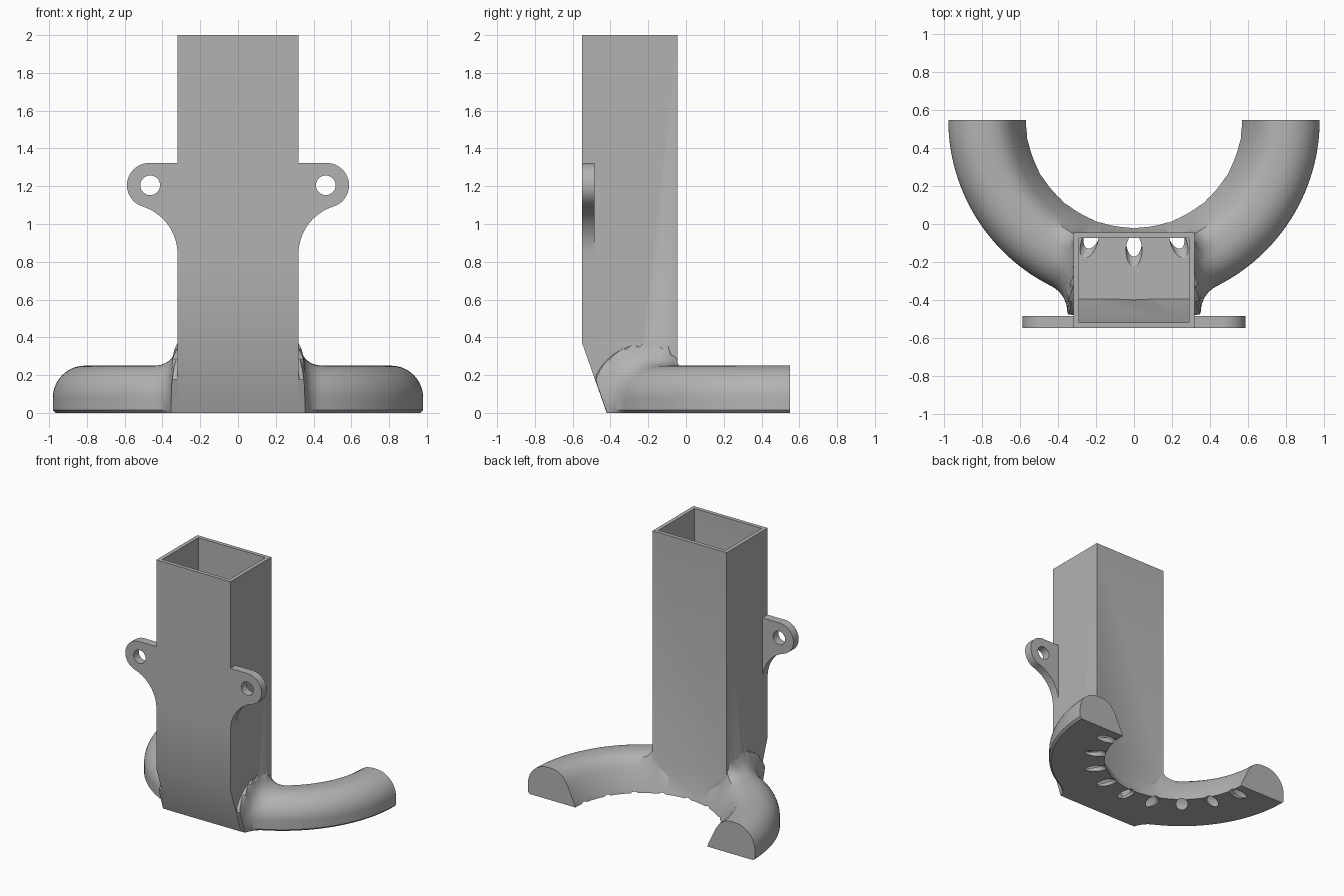
import bpy, bmesh, math
from mathutils import Matrix, Vector

cube = bpy.data.objects.get("Cube")
if cube:
    bpy.data.objects.remove(cube, do_unlink=True)

grey = bpy.data.materials.new("plain_grey")
grey.use_nodes = True
grey.diffuse_color = (0.45, 0.45, 0.45, 1)
grey.node_tree.nodes["Principled BSDF"].inputs["Base Color"].default_value = (0.45, 0.45, 0.45, 1)

HALF_W, WALL, RING_Y, FILLET = 0.32, 0.03, 0.55, 0.12


def finish(name, bm):
    bmesh.ops.recalc_face_normals(bm, faces=bm.faces)
    mesh = bpy.data.meshes.new(name)
    bm.to_mesh(mesh)
    bm.free()
    mesh.materials.append(grey)
    obj = bpy.data.objects.new(name, mesh)
    bpy.context.collection.objects.link(obj)
    return obj


def loft(name, loops):
    """Skin matching closed loops and cap both ends."""
    bm = bmesh.new()
    rows = [[bm.verts.new(p) for p in loop] for loop in loops]
    n = len(rows[0])
    for a, b in zip(rows, rows[1:]):
        for i in range(n):
            bm.faces.new((a[i], a[(i + 1) % n], b[(i + 1) % n], b[i]))
    bm.faces.new(rows[0])
    bm.faces.new(rows[-1])
    return finish(name, bm)


def cylinder(name, radius, start, end):
    start, end = Vector(start), Vector(end)
    axis = end - start
    bm = bmesh.new()
    turn = axis.to_track_quat('Z', 'Y').to_matrix().to_4x4()
    bmesh.ops.create_cone(bm, cap_ends=True, segments=32, radius1=radius, radius2=radius,
                          depth=axis.length,
                          matrix=Matrix.Translation((start + end) / 2) @ turn)
    return finish(name, bm)


def combine(target, other, operation):
    mod = target.modifiers.new(operation.lower(), 'BOOLEAN')
    mod.operation, mod.solver, mod.object = operation, 'EXACT', other
    bpy.context.view_layer.objects.active = target
    bpy.ops.object.modifier_apply(modifier=mod.name)
    bpy.data.objects.remove(other, do_unlink=True)


def arc(cx, cz, r, a0, a1, steps):
    angles = [math.radians(a0 + (a1 - a0) * i / steps) for i in range(steps + 1)]
    return [(cx + r * math.cos(a), cz + r * math.sin(a)) for a in angles]


def front_y(z):
    """Front of the duct, which leans back below the bend."""
    return -0.55 + 0.13 * max(0, 1 - z / 0.37)


def flare(r, z, x):
    """Push the ring profile outward where it meets the duct side."""
    gap = min(max(abs(x) - HALF_W, 0), FILLET)
    d = FILLET - math.sqrt(FILLET ** 2 - (FILLET - gap) ** 2)
    d *= min(max((r - 0.645) / 0.05, 0), 1)
    n = Vector((max(r - 0.81, 0), max(z - 0.08, 0)))
    if n.length:
        n.normalize()
    return r + n.x * d, z + n.y * d


def ring(name, profile, sweep, steps, flared):
    loops = []
    for i in range(steps + 1):
        a = math.radians(sweep * (2 * i / steps - 1))
        loop = []
        for r, z in profile:
            if flared:
                r, z = flare(r, z, r * math.sin(a))
            y = RING_Y - r * math.cos(a)
            if flared:
                y = max(y, front_y(z) + 0.002)
            loop.append((r * math.sin(a), y, z))
        loops.append(loop)
    return loft(name, loops)


# Upright rectangular duct with a leaning lower front
side = [(-0.42, 0), (-0.55, 0.37), (-0.55, 2), (-0.045, 2), (-0.045, 0)]
duct = loft("air_duct", [[(x, y, z) for y, z in side] for x in (-HALF_W, HALF_W)])

# Half ring with a rounded outside and a sloping inside
outer = [(0.57, 0), (0.575, 0.02), (0.645, 0.165), (0.68, 0.215), (0.72, 0.24), (0.765, 0.25)]
outer += arc(0.81, 0.08, 0.17, 90, 0, 14) + [(0.98, 0.015), (0.965, 0)]
combine(duct, ring("half_ring", outer, 90, 144, True), 'UNION')

# Mounting ears, each blending into the duct side
EAR_X, EAR_Z, EAR_R = 0.47, 1.205, 0.118
blend = arc(0.585, 0.84, 0.265, 180, 107.5, 20)
lug = arc(EAR_X, EAR_Z, EAR_R, -72.5, 90, 28)
outline = [(0.305, 0.84)] + blend + lug[1:] + [(0.305, EAR_Z + EAR_R)]
for s in (-1, 1):
    ear = loft("mounting_ear", [[(s * x, y, z) for x, z in outline] for y in (-0.55, -0.485)])
    combine(ear, cylinder("screw_hole", 0.052, (s * 0.465, -0.7, EAR_Z), (s * 0.465, -0.3, EAR_Z)),
            'DIFFERENCE')
    combine(duct, ear, 'UNION')

# Hollow inside of the duct
hollow = [(-0.395, WALL), (-0.52, 0.37), (-0.52, 2.1), (-0.075, 2.1), (-0.075, WALL)]
inner_w = HALF_W - WALL
combine(duct, loft("duct_hollow", [[(x, y, z) for y, z in hollow] for x in (-inner_w, inner_w)]),
        'DIFFERENCE')

# Hollow channel inside the ring
channel = [(0.622, WALL), (0.68, 0.16), (0.71, 0.2), (0.77, 0.22)]
channel += arc(0.81, 0.08, 0.14, 90, 0, 10) + [(0.95, WALL)]
combine(duct, ring("ring_channel", channel, 87, 72, False), 'DIFFERENCE')

# Nine slanted nozzles through the inner lower edge
for k in range(-4, 5):
    a = math.radians(20 * k)
    ends = [(r * math.sin(a), RING_Y - r * math.cos(a), WALL + (r - 0.69) * 0.577)
            for r in (0.79, 0.48)]
    combine(duct, cylinder("nozzle", 0.042, *ends), 'DIFFERENCE')

# Smooth curved surfaces, crisp corners
bpy.ops.object.select_all(action='DESELECT')
duct.select_set(True)
bpy.context.view_layer.objects.active = duct
bpy.ops.object.shade_smooth_by_angle(angle=math.radians(30))
